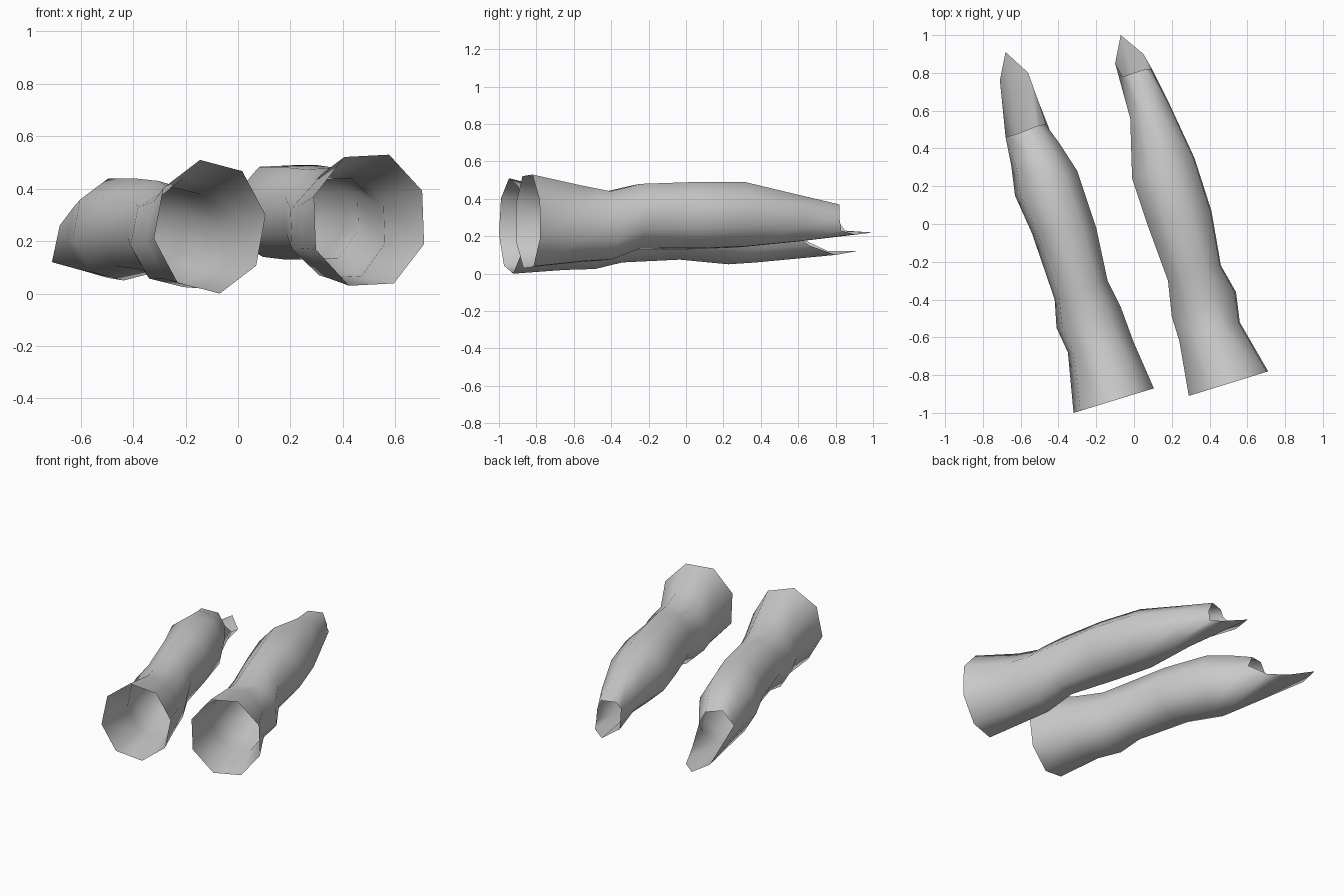
import bpy
import bmesh
import math
from mathutils import Vector

SIDES = 8

cube = bpy.data.objects.get("Cube")
if cube:
    bpy.data.objects.remove(cube, do_unlink=True)

# plain grey cloth
cloth = bpy.data.materials.new("grey_cloth")
cloth.use_nodes = True
grey = (0.6, 0.6, 0.6, 1)
cloth.diffuse_color = grey
shader = next(n for n in cloth.node_tree.nodes if n.type == 'BSDF_PRINCIPLED')
shader.inputs["Base Color"].default_value = grey
shader.inputs["Roughness"].default_value = 0.8


def section(inner, outer, bottom, top, phase):
    """Eight-sided cross-section stretched to touch its side, bottom and top limits."""
    angles = [math.radians(phase + i * 360 / SIDES) for i in range(SIDES)]
    across = [math.cos(a) for a in angles]
    height = [math.sin(a) for a in angles]

    def fit(values):
        low, high = min(values), max(values)
        return [(v - low) / (high - low) for v in values]

    a, b = Vector(inner), Vector(outer)
    points = []
    for u, v in zip(fit(across), fit(height)):
        p = a.lerp(b, u)
        points.append((p.x, p.y, bottom + (top - bottom) * v))
    return points


def make_sleeve(name, sections, cuff_rim, phase):
    """Open tube from the wide upper end to the pointed cuff."""
    bm = bmesh.new()
    rings = [section(*s, phase) for s in sections] + [cuff_rim]
    rings = [[bm.verts.new(p) for p in ring] for ring in rings]
    for near, far in zip(rings, rings[1:]):
        for i in range(SIDES):
            j = (i + 1) % SIDES
            face = bm.faces.new((near[i], near[j], far[j], far[i]))
            face.smooth = True
    bm.normal_update()
    mesh = bpy.data.meshes.new(name)
    bm.to_mesh(mesh)
    bm.free()
    mesh.materials.append(cloth)
    obj = bpy.data.objects.new(name, mesh)
    bpy.context.collection.objects.link(obj)
    return obj


# right sleeve: side limits, bottom and top of each section
make_sleeve("right_sleeve", [
    ((-.32, -1.0), (.105, -.87), 0, .51),
    ((-.35, -.68), (0, -.63), .02, .44),
    ((-.41, -.55), (-.07, -.44), .025, .41),
    ((-.42, -.40), (-.14, -.30), .06, .43),
    ((-.54, -.05), (-.20, -.02), .075, .44),
    ((-.63, .15), (-.30, .28), .05, .44),
    ((-.65, .31), (-.39, .42), .06, .40),
], [
    (-.47, .53, .25), (-.51, .52, .33), (-.61, .48, .35), (-.68, .46, .26),
    (-.71, .76, .12), (-.68, .91, .12), (-.56, .80, .10), (-.51, .66, .15),
], phase=10)

# left sleeve
make_sleeve("left_sleeve", [
    ((.29, -.91), (.71, -.78), .03, .53),
    ((.24, -.62), (.56, -.52), .06, .47),
    ((.20, -.49), (.54, -.36), .07, .44),
    ((.18, -.30), (.46, -.22), .13, .48),
    ((.07, 0), (.41, .07), .13, .49),
    ((-.01, .24), (.32, .35), .14, .49),
    ((-.02, .56), (.19, .63), .17, .42),
], [
    (.09, .82, .30), (.06, .82, .37), (-.03, .79, .37), (-.06, .78, .33),
    (-.10, .85, .23), (-.07, 1.0, .22), (.05, .90, .21), (.09, .83, .23),
], phase=25)
